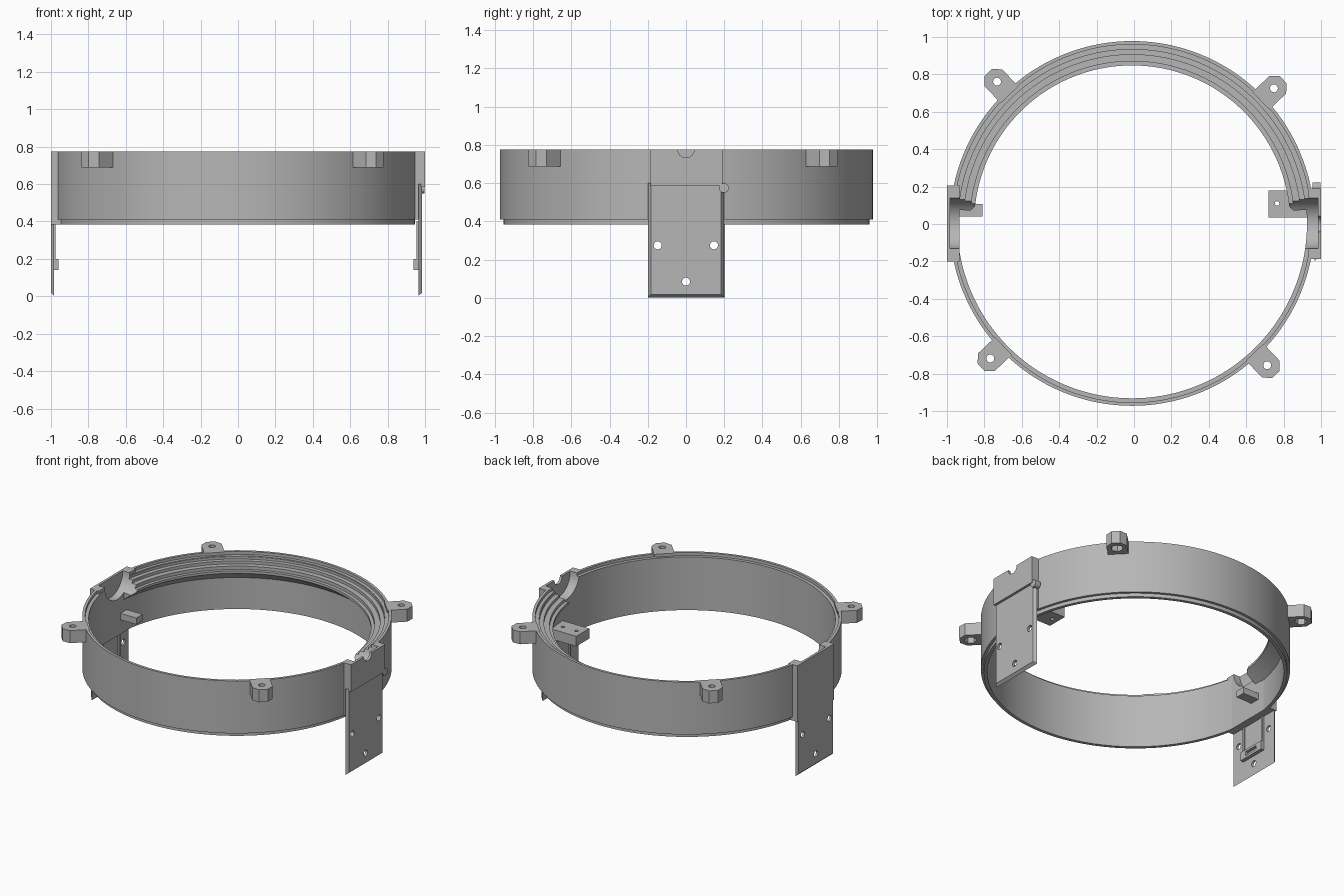
import bpy, bmesh, math
from mathutils import Matrix, Vector

if "Cube" in bpy.data.objects:
    bpy.data.objects.remove(bpy.data.objects["Cube"], do_unlink=True)

grey = bpy.data.materials.new("plain grey")
grey.use_nodes = True
grey.diffuse_color = (0.47, 0.47, 0.47, 1)
grey.node_tree.nodes["Principled BSDF"].inputs["Base Color"].default_value = grey.diffuse_color

CENTRE = Vector((-0.01, 0.003, 0))
TOP = 0.775


def finish(name, bm):
    bmesh.ops.recalc_face_normals(bm, faces=bm.faces)
    me = bpy.data.meshes.new(name)
    bm.to_mesh(me)
    bm.free()
    me.materials.append(grey)
    ob = bpy.data.objects.new(name, me)
    bpy.context.collection.objects.link(ob)
    return ob


def prism(name, pts, h0, h1, axis="z", matrix=None):
    """Extrude a 2D outline: (x, y) along z, or (y, z) along x."""
    bm = bmesh.new()
    place = (lambda p, h: (p[0], p[1], h)) if axis == "z" else (lambda p, h: (h, p[0], p[1]))
    low = [bm.verts.new(place(p, h0)) for p in pts]
    high = [bm.verts.new(place(p, h1)) for p in pts]
    bm.faces.new(low)
    bm.faces.new(high)
    for i in range(len(pts)):
        j = (i + 1) % len(pts)
        bm.faces.new((low[i], low[j], high[j], high[i]))
    if matrix:
        bm.transform(matrix)
    return finish(name, bm)


def rect(a0, b0, a1, b1):
    return [(a0, b0), (a1, b0), (a1, b1), (a0, b1)]


def circle(a, b, r, n=24):
    return [(a + r * math.cos(2 * math.pi * i / n), b + r * math.sin(2 * math.pi * i / n))
            for i in range(n)]


def revolve(name, profile, a0, a1, steps):
    """Sweep a closed (r, z) profile about the ring axis, angles in degrees."""
    bm = bmesh.new()
    full = a1 - a0 >= 360
    rows = []
    for s in range(steps if full else steps + 1):
        a = math.radians(a0 + (a1 - a0) * s / steps)
        rows.append([bm.verts.new(CENTRE + Vector((r * math.cos(a), r * math.sin(a), z)))
                     for r, z in profile])
    n = len(profile)
    for s in range(steps):
        p, q = rows[s], rows[(s + 1) % len(rows)]
        for i in range(n):
            j = (i + 1) % n
            bm.faces.new((p[i], q[i], q[j], p[j]))
    if not full:
        bm.faces.new(rows[0])
        bm.faces.new(rows[-1])
    return finish(name, bm)


def cut(ob, *cutters):
    """Subtract the cutters and discard them."""
    bpy.context.view_layer.objects.active = ob
    for c in cutters:
        mod = ob.modifiers.new("cut", "BOOLEAN")
        mod.operation, mod.solver, mod.object = "DIFFERENCE", "EXACT", c
        bpy.ops.object.modifier_apply(modifier=mod.name)
        bpy.data.objects.remove(c, do_unlink=True)


def scoop(side):
    """Round hollow at the inner top of a bracket."""
    return prism("scoop_cutter", circle(0.003, TOP, 0.135, 48), side * 0.78, side * 0.983, "x")


# Ring wall with rebated rim and narrower bottom lip
ring = revolve("ring_wall", [
    (0.975, 0.41), (0.975, TOP), (0.957, TOP), (0.957, 0.755), (0.935, 0.755),
    (0.935, 0.385), (0.957, 0.385), (0.957, 0.41)], 0, 360, 144)
cut(ring, scoop(1), scoop(-1))

# Terraced ledge around the inside of the back half
ledge = revolve("back_ledge", [
    (0.94, 0.6), (0.94, 0.752), (0.93, 0.752), (0.93, 0.735), (0.902, 0.735), (0.902, 0.715),
    (0.867, 0.715), (0.867, 0.692), (0.845, 0.692), (0.845, 0.675)], 4.5, 175.5, 72)
cut(ledge, scoop(1), scoop(-1))

# Screw ears with nut pockets underneath
for k in range(4):
    turn = Matrix.Translation(CENTRE) @ Matrix.Rotation(math.radians(43.6 + 90 * k), 4, "Z")
    outline = [(0.95, -0.065), (1.075, -0.065), (1.115, -0.028),
               (1.115, 0.028), (1.075, 0.065), (0.95, 0.065)]
    ear = prism(f"screw_ear_{k + 1}", outline, 0.688, TOP, matrix=turn)
    cut(ear,
        prism("hole", circle(1.047, 0, 0.021), 0.6, 0.9, matrix=turn),
        prism("pocket", circle(1.047, 0, 0.04, 6), 0.6, 0.73, matrix=turn))

# Brackets: upper block, bevelled hanging plate, inner catch
for side, label, inner, outer, y0, y1, base in (
        (1, "left", 0.964, 0.983, -0.198, 0.198, 0.585),
        (-1, "right", 0.985, 1.0, -0.2, 0.205, 0.385)):
    block = prism(label + "_bracket_block",
                  rect(y0 + 0.012, base, y1 - 0.008, TOP) if side > 0 else rect(y0, base, y1, TOP),
                  side * 0.932, side * 1.0, "x")
    cut(block, scoop(side))
    if side > 0:
        cut(block, prism("notch", circle(0, TOP, 0.042), 0.95, 1.05, "x"))

    plate = prism(label + "_bracket_plate", rect(y0, 0.003, y1, 0.6), side * inner, side * outer, "x")
    for v in plate.data.vertices:
        if abs(abs(v.co.x) - outer) < 0.001:
            v.co.y *= 0.925
            if v.co.z < 0.1:
                v.co.z += 0.015
    for y, z in ((-0.148, 0.275), (0.146, 0.275), (0, 0.085)):
        cut(plate, prism("hole", circle(y, z, 0.021), side * 0.9, side * 1.1, "x"))

    catch = prism(label + "_catch", rect(-0.1, 0.14, 0.1, 0.2),
                  side * (inner - 0.025), side * (inner + 0.002), "x")
    cut(catch, prism("slot", rect(-0.05, 0.155, 0.05, 0.185),
                     side * (inner - 0.05), side * (inner - 0.004), "x"))
    for e in (-1, 1):
        prism(f"{label}_catch_rail_{'front' if e < 0 else 'back'}",
              rect(e * 0.085, 0.2, e * 0.1, 0.4),
              side * (inner - 0.01), side * (inner + 0.002), "x")

# Web joining the left plate to the ring wall
prism("left_bracket_web", rect(-0.185, 0.41, 0.19, 0.59), 0.945, 0.97, "x")

# Small round boss on the edge of the left block
prism("left_boss", circle(0.198, 0.575, 0.025), 0.955, 0.996, "x")

# Inner mounting shelves
shelf = prism("left_shelf", rect(0.72, 0.035, 0.945, 0.178), 0.44, 0.51)
for x in (0.765, 0.87):
    cut(shelf, prism("hole", circle(x, 0.11, 0.012, 16), 0.4, 0.6))
prism("right_shelf", rect(-0.965, 0.04, -0.81, 0.108), 0.485, 0.53)

# Smooth curves, crisp edges
bpy.ops.object.select_all(action="DESELECT")
for ob in bpy.context.collection.objects:
    if ob.type == "MESH" and grey.name in ob.data.materials:
        ob.select_set(True)
        bpy.context.view_layer.objects.active = ob
bpy.ops.object.shade_smooth_by_angle(angle=math.radians(30))
